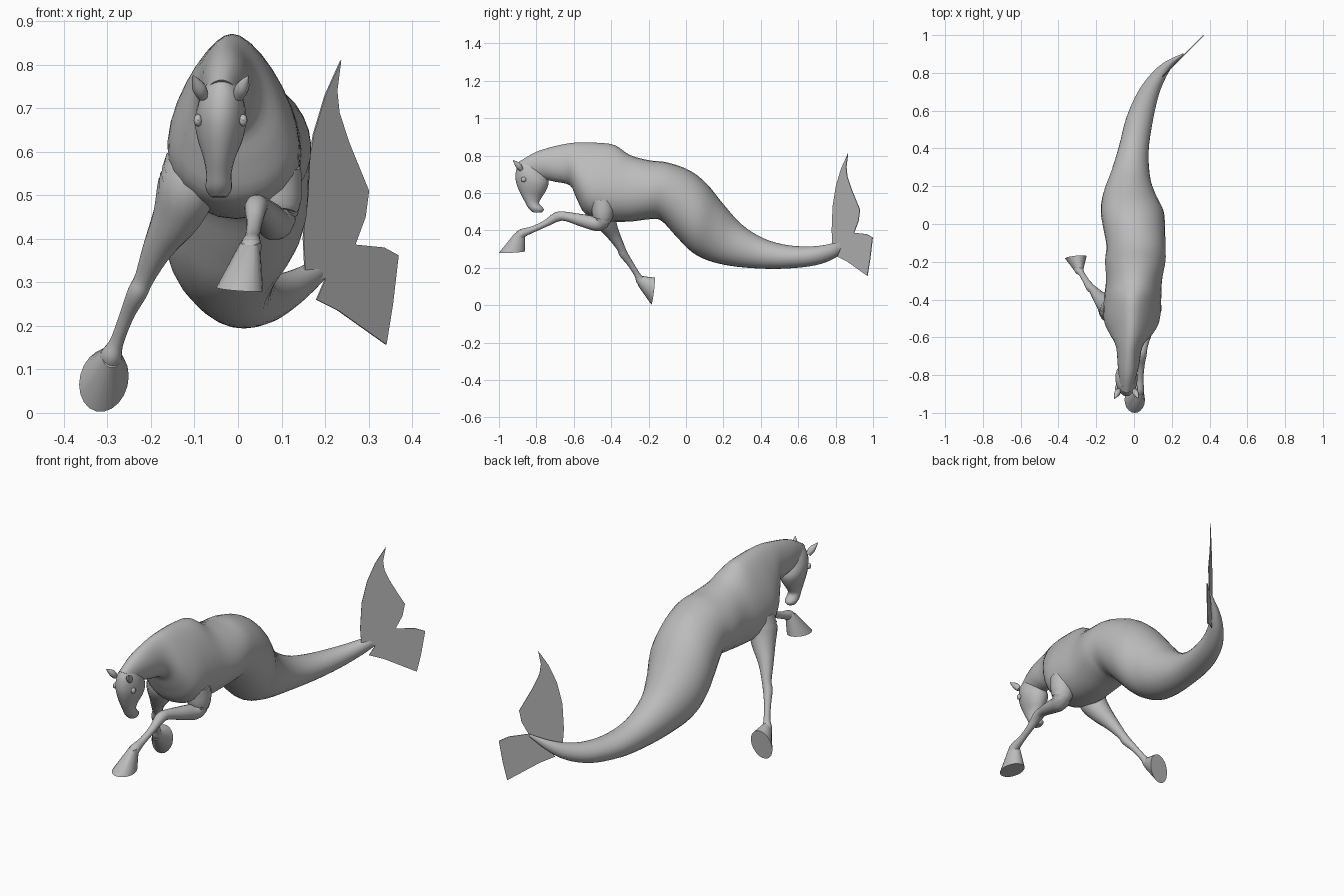
import bpy, bmesh, math
from mathutils import Vector as V

if "Cube" in bpy.data.objects:
    bpy.data.objects.remove(bpy.data.objects["Cube"])

grey = bpy.data.materials.new("stone grey")
grey.diffuse_color = (0.5, 0.5, 0.5, 1)
grey.use_nodes = True
grey.node_tree.nodes["Principled BSDF"].inputs["Base Color"].default_value = grey.diffuse_color


def finish(name, bm, angle=40):
    bmesh.ops.recalc_face_normals(bm, faces=bm.faces)
    me = bpy.data.meshes.new(name)
    bm.to_mesh(me)
    bm.free()
    me.materials.append(grey)
    ob = bpy.data.objects.new(name, me)
    bpy.context.collection.objects.link(ob)
    bpy.ops.object.select_all(action='DESELECT')
    ob.select_set(True)
    bpy.context.view_layer.objects.active = ob
    bpy.ops.object.shade_smooth_by_angle(angle=math.radians(angle))
    return ob


def smooth_rows(rows, steps):
    """Catmull-Rom interpolation of equal-length parameter rows."""
    out = []
    for i in range(len(rows) - 1):
        p0, p1, p2 = rows[max(i - 1, 0)], rows[i], rows[i + 1]
        p3 = rows[min(i + 2, len(rows) - 1)]
        for s in range(steps):
            t = s / steps
            out.append([0.5 * (2*b + (c - a)*t + (2*a - 5*b + 4*c - d)*t*t
                               + (3*b - a - 3*c + d)*t**3)
                        for a, b, c, d in zip(p0, p1, p2, p3)])
    return out + [list(rows[-1])]


def loft(name, rings, sides=24, angle=40):
    """Skin rings of (centre, up axis, side axis, taper towards the up axis)."""
    bm = bmesh.new()
    loops = []
    for c, up, side, k in rings:
        loop = []
        for j in range(sides):
            a = 2 * math.pi * j / sides
            s = math.sin(a)
            loop.append(bm.verts.new(c + up * s + side * math.cos(a) * (1 - k * s)))
        loops.append(loop)
    for a, b in zip(loops, loops[1:]):
        for j in range(sides):
            n = (j + 1) % sides
            bm.faces.new((a[j], a[n], b[n], b[j]))
    bm.faces.new(loops[0])
    bm.faces.new(loops[-1])
    return finish(name, bm, angle)


def profile_loft(name, rows, steps=4, sides=28):
    """Rows: upper y, z, lower y, z, centre x, half width, taper."""
    rows = smooth_rows(rows, steps)
    mids = [V((r[4], (r[0] + r[2]) / 2, (r[1] + r[3]) / 2)) for r in rows]
    rings = []
    for i, r in enumerate(rows):
        t = mids[min(i + 1, len(rows) - 1)] - mids[max(i - 1, 0)]
        # turn the section across the path where the tail swings sideways
        side = V((1, 0, 0))
        if r[0] > 0.2:
            side = V((t.y, -t.x, 0)).normalized()
        up = V((0, (r[0] - r[2]) / 2, (r[1] - r[3]) / 2))
        rings.append((mids[i], up, side * r[5] * abs(side.x), r[6]))
    return loft(name, rings, sides)


def limb(name, rows, steps=4, sides=16):
    """Rows: x, y, z, radius."""
    rows = smooth_rows(rows, steps)
    pts = [V(r[:3]) for r in rows]
    rings = []
    for i, r in enumerate(rows):
        t = (pts[min(i + 1, len(pts) - 1)] - pts[max(i - 1, 0)]).normalized()
        side = t.cross(V((0.3, 0.2, 1))).normalized()
        rings.append((pts[i], side.cross(t) * r[3], side * r[3], 0))
    return loft(name, rings, sides)


# neck, barrel and fish tail in one skin
profile_loft("body", [
    (-.895, .765, -.75, .67, -.038, .040, 0),
    (-.80, .820, -.70, .66, -.030, .056, .05),
    (-.68, .855, -.62, .64, -.025, .070, .2),
    (-.58, .870, -.585, .57, -.015, .108, .35),
    (-.47, .868, -.535, .485, -.012, .140, .35),
    (-.38, .855, -.42, .450, -.008, .146, .3),
    (-.30, .803, -.30, .447, .000, .147, .15),
    (-.20, .775, -.19, .460, .007, .160, .08),
    (-.10, .763, -.13, .450, .010, .156, 0),
    (.02, .720, -.05, .365, .000, .164, 0),
    (.11, .650, .03, .285, -.010, .166, 0),
    (.20, .540, .12, .238, -.025, .138, 0),
    (.30, .430, .24, .210, -.018, .103, 0),
    (.42, .355, .39, .196, .000, .080, 0),
    (.55, .320, .54, .196, .028, .073, 0),
    (.68, .315, .69, .213, .075, .060, 0),
    (.78, .330, .79, .250, .132, .046, 0),
    (.85, .357, .85, .300, .190, .032, 0),
    (.90, .388, .90, .374, .262, .008, 0)])

# head, running from the poll down to the muzzle
profile_loft("head", [
    (-.880, .772, -.79, .770, -.038, .026, 0),
    (-.903, .738, -.75, .705, -.038, .050, 0),
    (-.912, .690, -.735, .655, -.040, .059, .1),
    (-.905, .645, -.75, .610, -.041, .051, .1),
    (-.883, .592, -.772, .575, -.043, .036, 0),
    (-.860, .550, -.785, .545, -.044, .029, 0),
    (-.842, .518, -.760, .513, -.044, .030, 0),
    (-.820, .497, -.772, .495, -.044, .019, 0)], sides=20)

# ears and eyes
for label, s in (("left", 1), ("right", -1)):
    limb(label + "_ear", [
        (-.04 + s * .040, -.880, .725, .012),
        (-.04 + s * .050, -.898, .748, .016),
        (-.04 + s * .064, -.925, .775, .001)], sides=10)
    bm = bmesh.new()
    bmesh.ops.create_uvsphere(bm, u_segments=12, v_segments=8, radius=.014)
    for v in bm.verts:
        v.co = V((v.co.x * .7, v.co.y, v.co.z)) + V((-.04 + s * .052, -.868, .672))
    finish(label + "_eye", bm)

# raised foreleg reaching forward
limb("raised_leg", [
    (.085, -.45, .560, .060), (.088, -.445, .490, .058), (.085, -.465, .437, .042),
    (.070, -.55, .452, .034), (.050, -.64, .474, .025), (.041, -.69, .472, .026),
    (.038, -.75, .437, .018), (.033, -.82, .405, .017), (.030, -.875, .385, .024),
    (.027, -.890, .370, .026)])

# trailing foreleg reaching down and out
limb("trailing_leg", [
    (-.105, -.46, .590, .060), (-.115, -.46, .520, .070), (-.142, -.43, .450, .056),
    (-.183, -.39, .380, .036), (-.215, -.35, .310, .023), (-.232, -.335, .275, .023),
    (-.255, -.30, .225, .017), (-.278, -.262, .165, .016), (-.290, -.245, .135, .024),
    (-.293, -.232, .122, .026)])

# hooves flare out to a flat sole
loft("raised_hoof", [
    (V((.028, -.888, .392)), V((0, .028, .008)), V((.022, 0, 0)), 0),
    (V((.004, -.930, .284)), V((0, .070, .004)), V((.054, 0, -.004)), 0)], 20)
loft("trailing_hoof", [
    (V((-.290, -.246, .130)), V((0, .010, .026)), V((.022, .006, 0)), 0),
    (V((-.308, -.176, .075)), V((0, .008, .072)), V((.057, .006, .01)), 0)], 20)


# tail flukes: thin plates on a vertical diagonal plane
def fluke(name, outline):
    bm = bmesh.new()
    n = V((1, -1, 0)).normalized() * .002
    base = [V((y - .63, y, z)) for y, z in outline]
    a = [bm.verts.new(p + n) for p in base]
    b = [bm.verts.new(p - n) for p in base]
    bm.faces.new(a)
    bm.faces.new(b[::-1])
    for i in range(len(a)):
        j = (i + 1) % len(a)
        bm.faces.new((a[i], b[i], b[j], a[j]))
    return finish(name, bm, 20)


fluke("upper_fluke", [(.785, .30), (.78, .40), (.785, .53), (.803, .64), (.83, .73),
                      (.866, .81), (.857, .74), (.862, .69), (.885, .62), (.93, .51),
                      (.922, .45), (.898, .385), (.84, .31)])
fluke("lower_fluke", [(.81, .26), (.86, .235), (.97, .157), (.985, .25), (.998, .362),
                      (.965, .38), (.895, .387), (.84, .33)])
